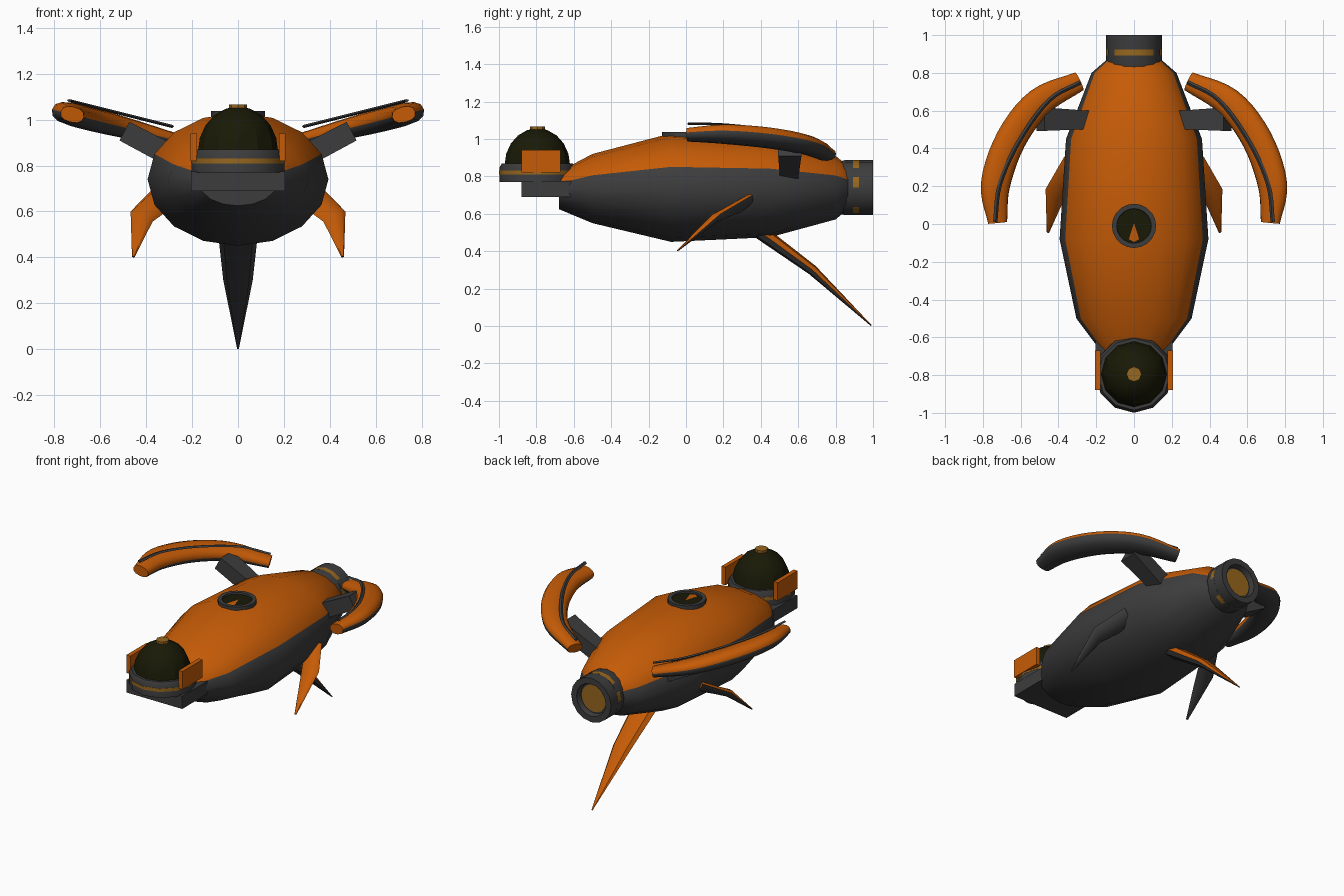
import bpy, bmesh, math
from mathutils import Vector as V

if "Cube" in bpy.data.objects:
    bpy.data.objects.remove(bpy.data.objects["Cube"])


def mat(name, rgb):
    m = bpy.data.materials.new(name)
    m.diffuse_color = (*rgb, 1)
    m.use_nodes = True
    m.node_tree.nodes["Principled BSDF"].inputs["Base Color"].default_value = m.diffuse_color
    return m


ORANGE = mat("orange paint", (0.56, 0.105, 0.002))
GREY = mat("dark grey metal", (0.046, 0.046, 0.046))
GLASS = mat("dark glass", (0.010, 0.010, 0.002))
GOLD = mat("gold", (0.31, 0.135, 0.013))


def finish(name, bm, mats, rule=None, angle=35):
    bmesh.ops.recalc_face_normals(bm, faces=bm.faces)
    if rule:
        for f in bm.faces:
            f.material_index = rule(f)
    me = bpy.data.meshes.new(name)
    bm.to_mesh(me)
    bm.free()
    ob = bpy.data.objects.new(name, me)
    bpy.context.collection.objects.link(ob)
    for m in mats:
        me.materials.append(m)
    if angle:
        bpy.context.view_layer.objects.active = ob
        ob.select_set(True)
        bpy.ops.object.shade_smooth_by_angle(angle=math.radians(angle))
        ob.select_set(False)
    return ob


def loft(name, rings, mats, side_mat=None, rule=None, angle=35):
    """Skin a list of closed rings; side_mat(j) picks the colour of strip j."""
    bm = bmesh.new()
    vs = [[bm.verts.new(p) for p in r] for r in rings]
    n = len(rings[0])
    for a, b in zip(vs, vs[1:]):
        for j in range(n):
            k = (j + 1) % n
            f = bm.faces.new((a[j], a[k], b[k], b[j]))
            if side_mat:
                f.material_index = side_mat(j)
    bm.faces.new(vs[0])
    bm.faces.new(vs[-1])
    return finish(name, bm, mats, rule, angle)


def ring(c, u, v, a, b, n, power=1.0):
    """Superellipse ring round c in the plane of u and v."""
    pts = []
    for i in range(n):
        t = math.tau * i / n
        x, y = math.cos(t), math.sin(t)
        x = math.copysign(abs(x) ** power, x)
        y = math.copysign(abs(y) ** power, y)
        pts.append(V(c) + V(u) * (a * x) + V(v) * (b * y))
    return pts


X, Y, Z = V((1, 0, 0)), V((0, 1, 0)), V((0, 0, 1))


def lathe_z(name, cx, cy, prof, n, m, angle=35):
    return loft(name, [ring((cx, cy, z), X, Y, r, r, n) for r, z in prof], [m], angle=angle)


def lathe_y(name, prof, n, mats, side_mat=None, cz=0.74):
    return loft(name, [ring((0, y, cz), X, Z, r, r, n) for r, y in prof], mats, side_mat)


def box(name, x0, x1, y0, y1, z0, z1, m):
    quad = lambda z: [(x0, y0, z), (x1, y0, z), (x1, y1, z), (x0, y1, z)]
    return loft(name, [quad(z0), quad(z1)], [m], angle=0)


def spline(pts, steps):
    """Catmull-Rom through the points."""
    p = [V(q) for q in pts]
    p = [2 * p[0] - p[1]] + p + [2 * p[-1] - p[-2]]
    out = []
    for i in range(1, len(p) - 2):
        a, b, c, d = p[i - 1:i + 3]
        for s in range(steps):
            t = s / steps
            out.append(0.5 * (2 * b + (c - a) * t + (2 * a - 5 * b + 4 * c - d) * t * t
                              + (3 * b - a - 3 * c + d) * t ** 3))
    return out + [p[-2]]


# hull: grey below, orange above
hull = [(-0.68, 0.17, 0.10, 0.725), (-0.5, 0.305, 0.185, 0.735), (-0.08, 0.394, 0.29, 0.74),
        (0.45, 0.36, 0.265, 0.74), (0.8, 0.225, 0.17, 0.74), (0.865, 0.15, 0.115, 0.74)]
loft("hull", [ring((0, y, c), X, Z, w, h, 16) for y, w, h, c in hull], [GREY, ORANGE],
     side_mat=lambda j: 1 if 1 <= j <= 6 else 0, angle=40)

# rear nozzle with gold segments round it and a gold core
lathe_y("nozzle", [(0.14, 0.82), (0.147, 0.85), (0.147, 1.0), (0.108, 1.0), (0.10, 0.965)], 16, [GREY])
lathe_y("nozzle_band", [(0.1476, 0.893), (0.1476, 0.925)], 16, [GREY, GOLD],
        side_mat=lambda j: 1 if j in (0, 2, 3, 4, 5, 7, 10, 13) else 0)
lathe_y("nozzle_core", [(0.09, 0.96), (0.09, 0.97)], 16, [GOLD])

# top hatch
lathe_z("hatch_rim", 0, -0.01, [(0.117, 0.95), (0.117, 1.037), (0.092, 1.037), (0.09, 1.022)], 20, GREY)
lathe_z("hatch_glass", 0, -0.01, [(0.091, 1.02), (0.091, 1.026)], 20, GLASS)

# front turret: base, ring, gold line, dome, cap and cheek plates
box("turret_base", -0.205, 0.205, -0.88, -0.6, 0.69, 0.775, GREY)
lathe_z("turret_ring", 0, -0.795, [(0.203, 0.77), (0.203, 0.845), (0.19, 0.87)], 12, GREY)
lathe_z("turret_line", 0, -0.795, [(0.2045, 0.81), (0.2045, 0.832)], 12, GOLD)
dome = [(0.175 * math.cos(t), 0.86 + 0.197 * math.sin(t))
        for t in (math.radians(a) for a in (0, 18, 36, 54, 72, 84))]
lathe_z("turret_dome", 0, -0.795, dome, 12, GLASS, angle=25)
lathe_z("turret_cap", 0, -0.795, [(0.04, 1.03), (0.04, 1.067)], 8, GOLD)
for s, side in ((1, "right"), (-1, "left")):
    a, b = sorted((s * 0.178, s * 0.207))
    box("turret_plate_" + side, a, b, -0.88, -0.67, 0.82, 0.94, ORANGE)


def fin(name, sections, limit):
    """Thin tapered fin; sections are (centre, width vector, thickness)."""
    c = [V(s[0]) for s in sections]
    rings = []
    for i, (_, w, th) in enumerate(sections):
        d = c[min(i + 1, len(c) - 1)] - c[max(i - 1, 0)]
        u = V(w).normalized()
        rings.append(ring(c[i], u, d.cross(u).normalized(), V(w).length, th, 8, 0.9))
    loft(name, rings, [GREY, ORANGE], rule=lambda f: 1 if f.normal.z > limit else 0, angle=40)


# tail fin
fin("tail_fin", [((0, 0.38, 0.515), (0.088, 0, 0), 0.04), ((0, 0.675, 0.30), (0.064, 0, 0), 0.028),
                 ((0, 0.99, 0.003), (0.004, 0, 0), 0.003)], 0.3)

# crescent pods: centre x, y, half width, half height
pod = [(0.29, 0.755, 0.052, 0.032), (0.50, 0.645, 0.077, 0.046), (0.65, 0.45, 0.083, 0.051),
       (0.733, 0.21, 0.080, 0.048), (0.722, 0.006, 0.052, 0.034)]
rail = [(0.285, 0.75), (0.45, 0.655), (0.61, 0.435), (0.71, 0.21), (0.735, 0.01)]


def tilted(x):
    return 1.022 + 0.25 * (x - 0.72)


def tangents(p):
    return [(p[min(i + 1, len(p) - 1)] - p[max(i - 1, 0)]).normalized() for i in range(len(p))]


for s, side in ((1, "right"), (-1, "left")):
    n = V((-0.25 * s, 0, 1)).normalized()
    path = spline([(s * x, y, tilted(x)) for x, y, w, h in pod], 5)
    size = spline([(w, h, 0) for x, y, w, h in pod], 5)
    # orange on top and at the tips, grey below
    loft("pod_" + side,
         [ring(c, n.cross(d).normalized(), n, q.x, q.y, 12, 0.85)
          for c, d, q in zip(path, tangents(path), size)],
         [ORANGE, GREY], rule=lambda f: 1 if f.normal.z < -0.02 and len(f.verts) == 4 else 0, angle=40)
    # thin rail floating just over the pod
    path = spline([(s * x, y, tilted(x) + 0.057) for x, y in rail], 5)
    loft("pod_rail_" + side,
         [ring(c, n.cross(d).normalized(), n, 0.012, 0.007, 4) for c, d in zip(path, tangents(path))],
         [GREY], angle=0)
    # strut from hull to pod
    a, b = V((s * 0.2, 0.55, 0.795)), V((s * 0.495, 0.555, 0.95))
    up = (b - a).cross(Y).normalized()
    strut = [[c + Y * (i * w) + up * (j * k) for i, j in ((-1, -1), (1, -1), (1, 1), (-1, 1))]
             for c, w, k in ((a, 0.045, 0.05), (b, 0.062, 0.046))]
    loft("strut_" + side, strut, [GREY], angle=0)
    # side fin
    fin("side_fin_" + side, [((s * 0.32, 0.335, 0.665), (s * 0.05, 0.02, 0.035), 0.026),
                             ((s * 0.42, 0.155, 0.578), (s * 0.048, 0.03, 0.022), 0.024),
                             ((s * 0.456, -0.045, 0.403), (s * 0.006, 0.003, 0.001), 0.004)], -0.15)
